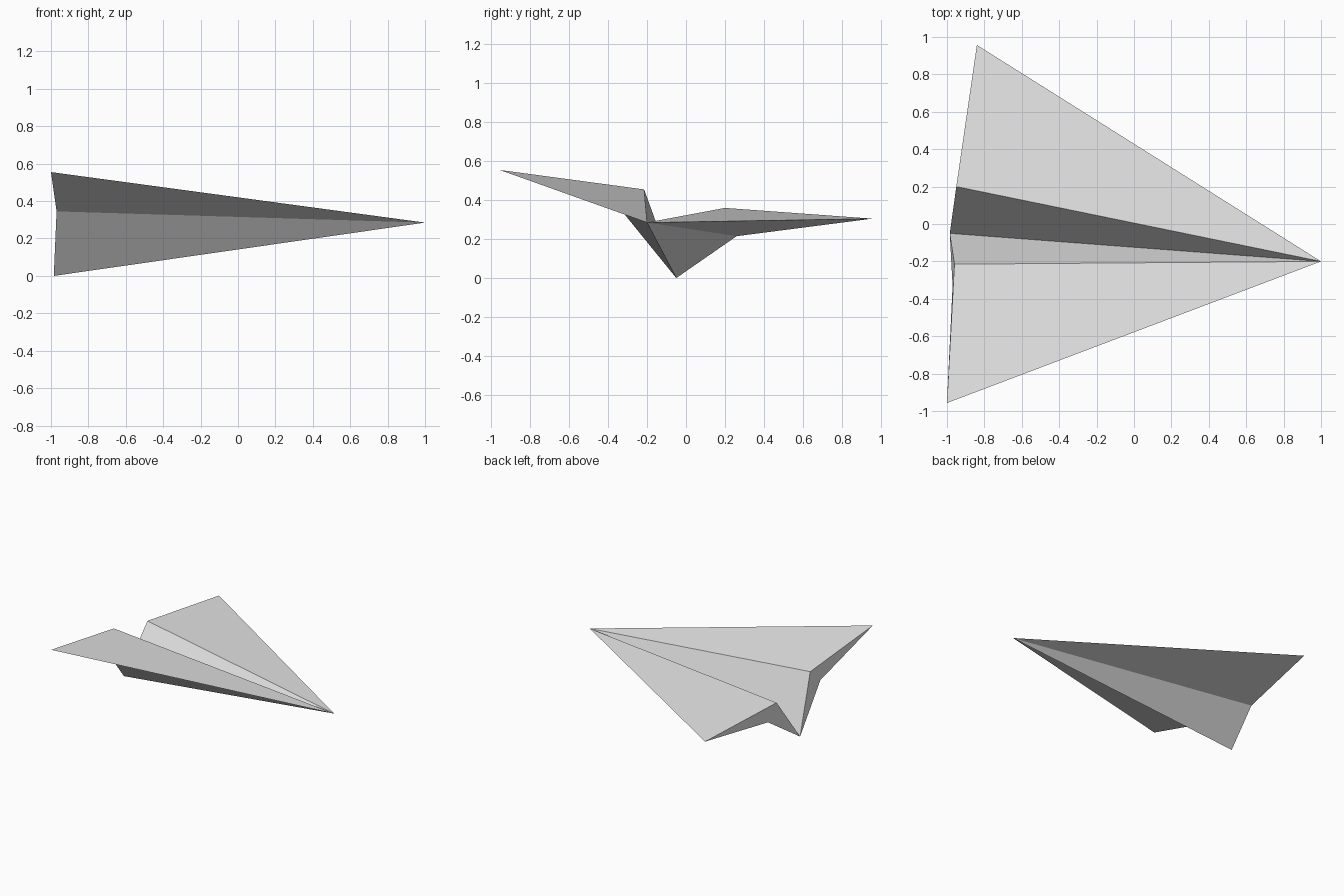
import bpy
import bmesh

cube = bpy.data.objects.get("Cube")
if cube:
    bpy.data.objects.remove(cube, do_unlink=True)

# Plain paper
paper = bpy.data.materials.new("paper_grey")
paper.use_nodes = True
colour = (0.8, 0.8, 0.8, 1)
paper.diffuse_color = colour
paper.node_tree.nodes["Principled BSDF"].inputs["Base Color"].default_value = colour

# Points shared by both halves
nose = (1.0, -0.2, 0.285)
keel = (-0.985, -0.05, 0.0)


def folded_half(name, tip, fold, underside):
    """Wedge from a tail outline to the nose: wing, trough wall, keel wall, underside."""
    outline = [tip, fold, keel, underside]
    bm = bmesh.new()
    apex = bm.verts.new(nose)
    ring = [bm.verts.new(p) for p in outline]
    for i, v in enumerate(ring):
        bm.faces.new((v, ring[(i + 1) % len(ring)], apex))
    # Tail cap, split at the wing root where the outline bends
    bm.faces.new((ring[1], ring[0], ring[3]))
    bm.faces.new((ring[2], ring[1], ring[3]))
    bmesh.ops.recalc_face_normals(bm, faces=bm.faces)
    mesh = bpy.data.meshes.new(name)
    bm.to_mesh(mesh)
    bm.free()
    mesh.materials.append(paper)
    obj = bpy.data.objects.new(name, mesh)
    bpy.context.collection.objects.link(obj)
    return obj


# Wing and keel half towards the front
folded_half("front_wing", (-1.0, -0.957, 0.555), (-0.96, -0.215, 0.455), (-0.97, -0.33, 0.345))

# Wing and keel half towards the back
folded_half("back_wing", (-0.84, 0.957, 0.305), (-0.95, 0.2, 0.36), (-0.915, 0.26, 0.215))
